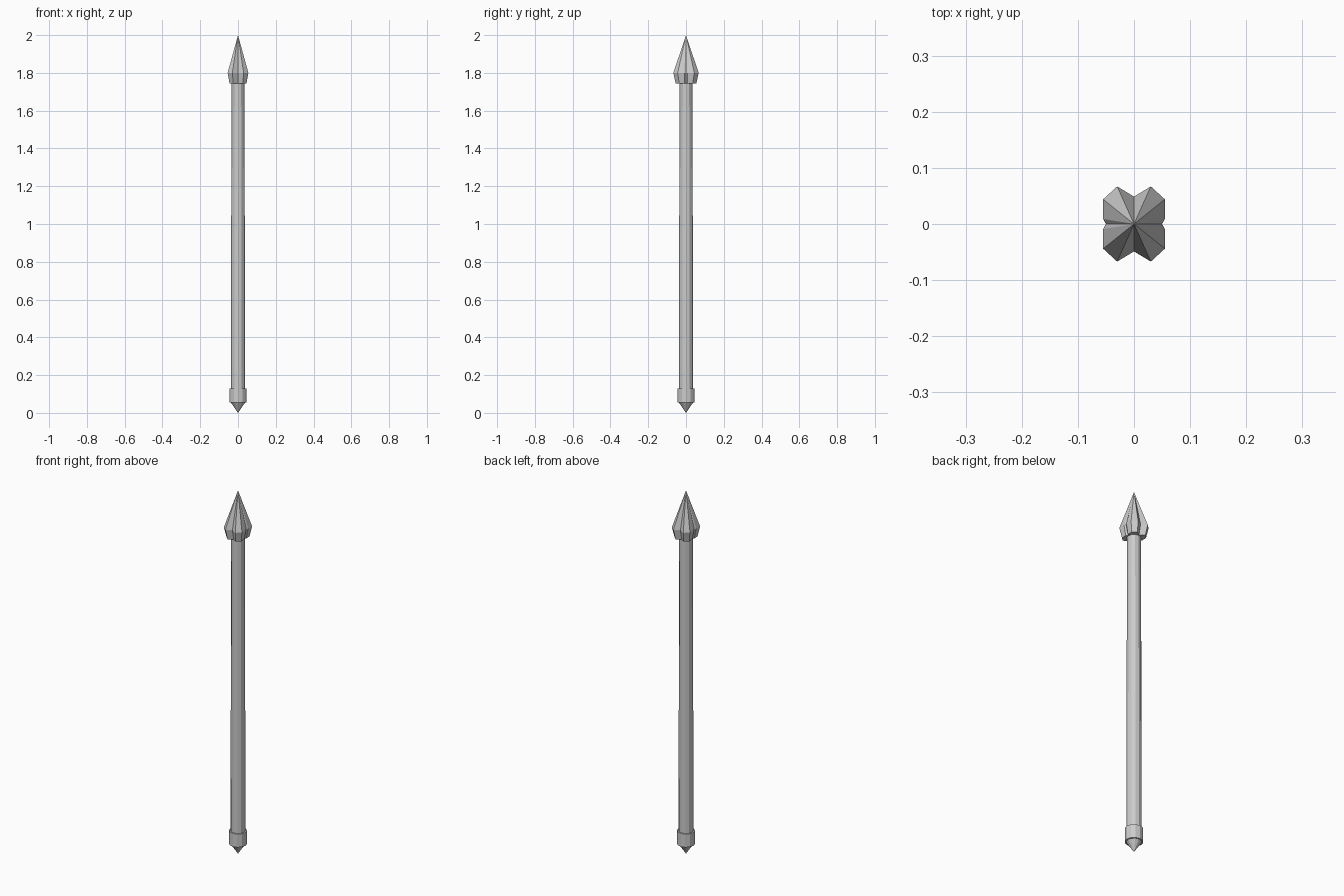
import bpy, bmesh, math

if "Cube" in bpy.data.objects:
    bpy.data.objects.remove(bpy.data.objects["Cube"])

SIDES = 12

def loft(name, rings):
    """Skin a list of equal-length rings; a one-point ring becomes a tip."""
    bm = bmesh.new()
    rows = [[bm.verts.new(p) for p in ring] for ring in rings]
    for a, b in zip(rows, rows[1:]):
        n = max(len(a), len(b))
        for i in range(n):
            j = (i + 1) % n
            if len(a) == 1:
                bm.faces.new((a[0], b[j], b[i]))
            elif len(b) == 1:
                bm.faces.new((a[i], a[j], b[0]))
            else:
                bm.faces.new((a[i], a[j], b[j], b[i]))
    for row in (rows[0], rows[-1]):
        if len(row) > 2:
            bm.faces.new(row)
    bmesh.ops.recalc_face_normals(bm, faces=bm.faces)
    mesh = bpy.data.meshes.new(name)
    bm.to_mesh(mesh)
    bm.free()
    obj = bpy.data.objects.new(name, mesh)
    bpy.context.collection.objects.link(obj)
    return obj

def circle(r, z):
    return [(r * math.cos(2 * math.pi * i / SIDES),
             r * math.sin(2 * math.pi * i / SIDES), z) for i in range(SIDES)]

def star(quarter, z):
    """Mirror a quarter outline (from +x axis to +y axis) into a full ring."""
    half = quarter + [(-x, y) for x, y in quarter[-2::-1]]
    full = half + [(x, -y) for x, y in half[-2:0:-1]]
    return [(x, y, z) for x, y in full]

# Slightly tapered shaft
loft("shaft", [circle(0.038, 0.06), circle(0.034, 1.80)])

# Butt collar and its pointed spike
loft("butt_collar", [circle(0.045, 0.055), circle(0.045, 0.128)])
loft("butt_spike", [[(0, 0, 0)], circle(0.039, 0.057)])

# Fluted spear head: narrow base, widest ring, then a point
wide = [(0.050, 0), (0.055, 0.009), (0.055, 0.044), (0.030, 0.067), (0, 0.049)]
base = [(0.037, 0), (0.045, 0.008), (0.045, 0.036), (0.025, 0.055), (0, 0.038)]
loft("spear_head", [star(base, 1.745), star(wide, 1.80), [(0, 0, 2.0)]])
